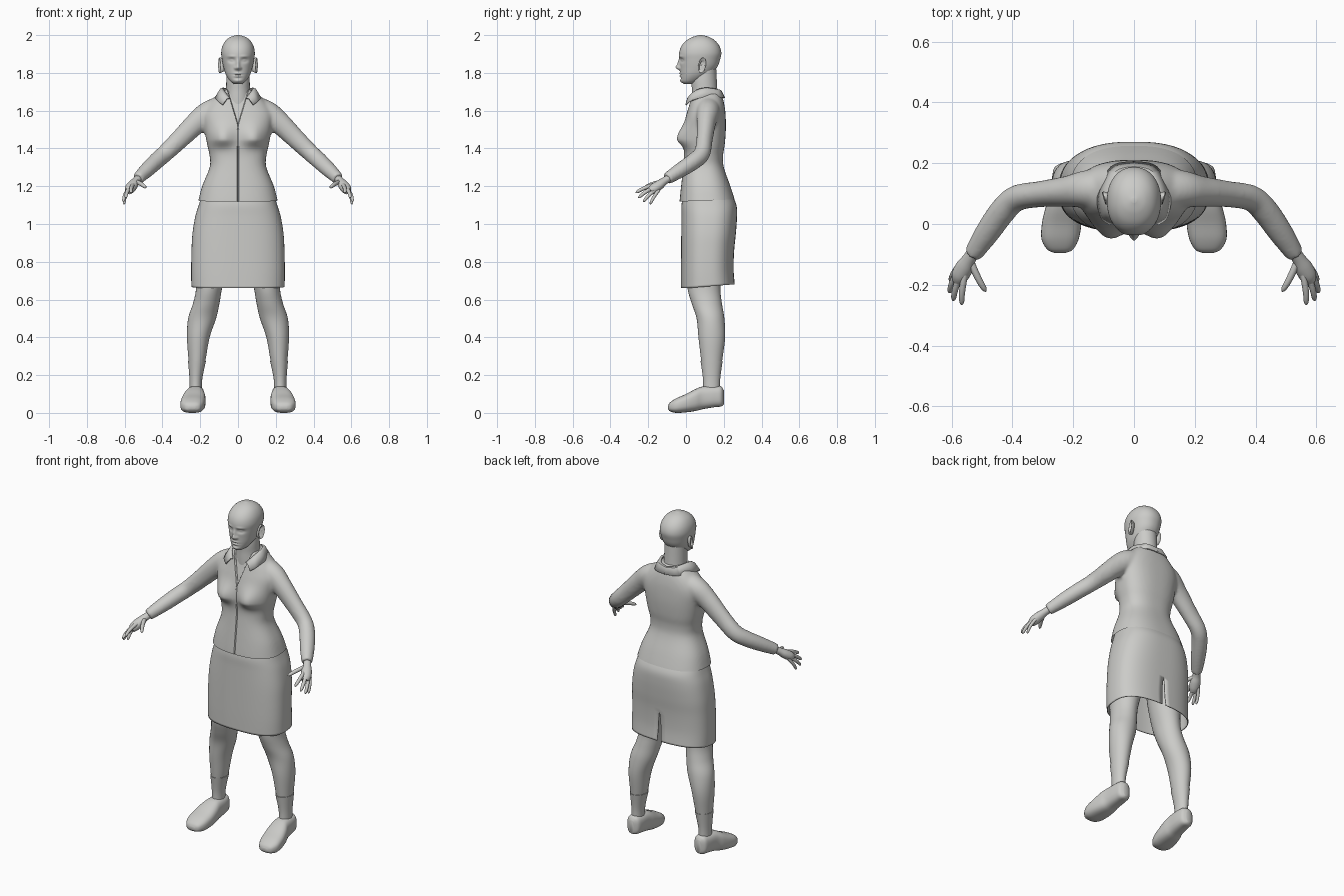
import bpy, bmesh, math
from mathutils import Vector

if "Cube" in bpy.data.objects:
    bpy.data.objects.remove(bpy.data.objects["Cube"])

grey = bpy.data.materials.new("light_grey")
grey.diffuse_color = (0.6, 0.6, 0.58, 1)
grey.use_nodes = True
grey.node_tree.nodes["Principled BSDF"].inputs["Base Color"].default_value = grey.diffuse_color


def smooth_rows(rows, sub):
    """Catmull-Rom interpolation of tuples."""
    out = []
    for i in range(len(rows) - 1):
        p = [rows[max(i - 1, 0)], rows[i], rows[i + 1], rows[min(i + 2, len(rows) - 1)]]
        for s in range(sub):
            t = s / sub
            out.append([b + 0.5 * t * (c - a + t * (2 * a - 5 * b + 4 * c - d + t * (3 * (b - c) + d - a)))
                        for a, b, c, d in zip(*p)])
    return out + [list(rows[-1])]


def finish(name, verts, faces, mirror=False, solid=0, angle=45):
    me = bpy.data.meshes.new(name)
    me.from_pydata([tuple(v) for v in verts], [], faces)
    bm = bmesh.new()
    bm.from_mesh(me)
    bmesh.ops.remove_doubles(bm, verts=bm.verts, dist=1e-5)
    bmesh.ops.recalc_face_normals(bm, faces=bm.faces)
    bm.to_mesh(me)
    bm.free()
    ob = bpy.data.objects.new(name, me)
    bpy.context.collection.objects.link(ob)
    me.materials.append(grey)
    if solid:
        m = ob.modifiers.new("thickness", 'SOLIDIFY')
        m.thickness = solid
    if mirror:
        ob.modifiers.new("mirror", 'MIRROR').use_clip = False
    shade(ob, angle)
    return ob


def activate(ob):
    bpy.ops.object.select_all(action='DESELECT')
    ob.select_set(True)
    bpy.context.view_layer.objects.active = ob


def shade(ob, angle=45):
    activate(ob)
    bpy.ops.object.shade_smooth_by_angle(angle=math.radians(angle))


def skin(rings, closed=True, caps=True):
    n = len(rings[0])
    verts = [v for r in rings for v in r]
    faces = [(i * n + j, i * n + (j + 1) % n, (i + 1) * n + (j + 1) % n, (i + 1) * n + j)
             for i in range(len(rings) - 1) for j in range(n if closed else n - 1)]
    if caps:
        faces += [tuple(range(n)), tuple(range(len(verts) - n, len(verts)))]
    return verts, faces


def spow(v, e):
    return math.copysign(abs(v) ** e, v)


def loft(rows, n=32, power=2.0, axis='z', sub=5, gap=None, caps=True):
    """Rows: (position, centre x, low, high, half width); gap(pos) opens the back."""
    rings = []
    for t, cx, lo, hi, hw in smooth_rows(rows, sub):
        g = gap(t) if gap else 0
        ring = []
        for j in range(n):
            a = (g + (2 * math.pi - 2 * g) * j / (n - 1)) if gap else 2 * math.pi * j / n
            x = cx + hw * spow(math.sin(a), 2 / power)
            d = (lo + hi) / 2 + (hi - lo) / 2 * spow(math.cos(a), 2 / power)
            ring.append(Vector((x, d, t)) if axis == 'z' else Vector((x, t, d)))
        rings.append(ring)
    return skin(rings, closed=not gap, caps=caps)


def tube(rows, n=20, sub=5):
    """Rows: (x, y, z, sideways radius, upward radius)."""
    pts = smooth_rows(rows, sub)
    rings = []
    for i, p in enumerate(pts):
        t = (Vector(pts[min(i + 1, len(pts) - 1)][:3]) - Vector(pts[max(i - 1, 0)][:3])).normalized()
        side = t.cross(Vector((0, 0, 1))).normalized()
        up = side.cross(t)
        rings.append([Vector(p[:3]) + side * p[3] * math.cos(2 * math.pi * j / n)
                      + up * p[4] * math.sin(2 * math.pi * j / n) for j in range(n)])
    return skin(rings)


def bump(x, z, bx, bz, sx, sz):
    return math.exp(-((x - bx) / sx) ** 2 - ((z - bz) / sz) ** 2)


# Head, with face features pressed and pulled from the front
verts, faces = loft([(1.742, 0, -.012, .03, .022), (1.757, 0, -.026, .075, .042), (1.79, 0, -.029, .13, .064),
                     (1.83, 0, -.031, .165, .077), (1.87, 0, -.034, .18, .085), (1.905, 0, -.036, .187, .089),
                     (1.94, 0, -.025, .178, .083), (1.97, 0, 0, .155, .066), (1.99, 0, .035, .122, .04),
                     (2.0, 0, .07, .085, .008)], n=128, power=2.15, sub=9)
FACE = [(0, 1.828, .011, .013, -.020), (0, 1.85, .009, .022, -.011), (.013, 1.825, .007, .007, -.008),
        (.034, 1.866, .018, .011, .012), (.034, 1.866, .011, .006, -.007), (.034, 1.887, .022, .007, -.004),
        (0, 1.797, .019, .005, -.007), (0, 1.783, .017, .005, -.007), (0, 1.790, .022, .0025, .004),
        (0, 1.757, .018, .010, -.005), (0, 1.771, .02, .005, .003)]
for v in verts:
    if v.y < .05:
        x, z = abs(v.x), v.z
        v.y += sum(d * bump(x, z, bx, bz, sx, sz) for bx, bz, sx, sz, d in FACE)
finish("head", verts, faces, angle=80)

# Neck
finish("neck", *loft([(1.58, 0, .03, .17, .07), (1.66, 0, .03, .17, .068), (1.71, 0, .031, .166, .063),
                      (1.76, 0, .03, .163, .062), (1.82, 0, .04, .16, .06)]))

# Ears: a flat shell with a hollow in its outer side
rings = []
for r, out in ((.2, .086), (.6, .087), (.8, .098), (1.0, .099), (1.02, .092), (.8, .076)):
    rings.append([Vector((out + .006 * math.cos(a), .085 + .02 * r * math.cos(a) + .006 * math.sin(a),
                          1.84 + .04 * r * math.sin(a)))
                  for a in [2 * math.pi * j / 24 for j in range(24)]])
finish("ear", *skin(rings), mirror=True, angle=60)

# Jacket: torso and sleeves fused into one smooth surface
parts = [loft([(1.07, 0, -.035, .27, .222), (1.12, 0, -.034, .26, .211), (1.2, 0, -.026, .235, .19),
               (1.3, 0, -.015, .2, .15), (1.36, 0, -.01, .196, .15), (1.42, 0, -.012, .205, .163),
               (1.5, 0, -.012, .211, .178), (1.57, 0, .0, .21, .187), (1.62, 0, .014, .205, .168),
               (1.665, 0, .026, .195, .13), (1.70, 0, .034, .182, .088), (1.712, 0, .04, .175, .07)],
              n=64, power=2.5)]
arm = tube([(.08, .115, 1.615, .07, .065), (.155, .115, 1.585, .062, .066), (.22, .107, 1.535, .051, .059),
            (.31, .098, 1.447, .043, .051), (.385, .085, 1.375, .043, .046), (.43, .045, 1.335, .044, .044),
            (.48, -.025, 1.288, .041, .04), (.53, -.1, 1.24, .031, .032)], n=24)
parts += [arm, ([Vector((-v.x, v.y, v.z)) for v in arm[0]], arm[1])]
V, F = [], []
for vs, fs in parts:
    F += [tuple(i + len(V) for i in f) for f in fs]
    V += vs
bm = bmesh.new()
jacket = finish("jacket", V, F)
m = jacket.modifiers.new("fuse", 'REMESH')
m.mode = 'VOXEL'
m.voxel_size = .009
m = jacket.modifiers.new("soften", 'SMOOTH')
m.iterations = 6
activate(jacket)
for mod in ("fuse", "soften"):
    bpy.ops.object.modifier_apply(modifier=mod)
bm.from_mesh(jacket.data)


def cut(co, no, clear=False):
    bmesh.ops.bisect_plane(bm, geom=bm.verts[:] + bm.edges[:] + bm.faces[:], plane_co=co,
                           plane_no=no, clear_inner=clear)


# straight hem, centre seam and open neckline
cut((0, 0, 1.12), (0, -.04, 1), True)
for x in (-.004, 0, .004):
    cut((x, 0, 0), (1, 0, 0))
for s in (-1, 1):
    for o in (0, .004):
        cut((s * o, 0, 1.53), (s, 0, -.3))
for v in bm.verts:
    x, z = abs(v.co.x), v.co.z
    if v.co.y < .09 and x < .2:
        drop = .048 if z < 1.44 else .085
        seam = x < .001 or (z > 1.53 and x <= .3 * (z - 1.53) + .0005)
        v.co.y -= .042 * bump(x, z, .085, 1.45, .062, drop * .8)
        if seam:
            v.co.y += .006 if z < 1.53 else .012
for f in bm.faces:
    f.smooth = True
bm.to_mesh(jacket.data)
bm.free()
shade(jacket, 50)

# Collar: a folded strip round the neck with pointed ends
inner = [(0, .18, 1.705), (.05, .165, 1.715), (.08, .1, 1.722), (.072, .048, 1.706), (.042, .012, 1.668)]
outer = [(0, .207, 1.668), (.075, .19, 1.672), (.12, .1, 1.672), (.112, .025, 1.655), (.082, -.003, 1.632)]
rings = [[Vector(a), Vector(a).lerp(Vector(b), .35) + Vector((0, 0, .012)), Vector(b)]
         for a, b in zip(smooth_rows(inner, 6), smooth_rows(outer, 6))]
finish("collar", *skin(rings, closed=False, caps=False), mirror=True, solid=.008)


# Skirt: open tube with a vent at the back
def vent(z):
    return max(0, (.86 - z) / .2) ** .8 * .022 + 1e-7


verts, faces = loft([(.66, 0, -.027, .258, .247), (.75, 0, -.027, .252, .248), (.86, 0, -.026, .255, .246),
                     (.95, 0, -.025, .264, .241), (1.04, 0, -.024, .27, .226), (1.1, 0, -.024, .267, .208),
                     (1.15, 0, -.015, .245, .192)], n=81, power=2.6, gap=vent, caps=False)
for v in verts:
    if v.z < .86:
        v.z += .08 * max(0, v.y) * (.86 - v.z) / .2
finish("skirt", verts, faces, solid=.005)

# Legs
finish("leg", *loft([(.1, .224, .095, .175, .029), (.18, .223, .093, .178, .031), (.28, .217, .08, .192, .045),
                     (.4, .21, .066, .207, .06), (.5, .19, .056, .203, .074), (.58, .168, .03, .19, .07),
                     (.66, .153, .008, .182, .069), (.78, .137, .0, .19, .085), (.9, .12, .005, .22, .1),
                     (1.0, .1, .01, .22, .1)]), mirror=True)

# Ankle socks
finish("sock", *loft([(.1, .224, .091, .179, .032), (.18, .223, .09, .181, .034), (.275, .217, .077, .194, .0475)]),
       mirror=True)

# Shoes, lofted from toe to heel
finish("shoe", *loft([(-.095, .243, .02, .038, .018), (-.084, .243, .008, .056, .042), (-.05, .243, 0, .078, .061),
                      (0, .238, .003, .1, .065), (.05, .232, .01, .126, .06), (.09, .227, .02, .14, .051),
                      (.15, .224, .03, .142, .046), (.185, .224, .034, .14, .038), (.2, .224, .045, .12, .016)],
                     power=2.7, axis='y'), mirror=True)

# Hands: palm, then fingers from knuckle to tip
finish("palm", *tube([(.515, -.075, 1.253, .022, .02), (.54, -.112, 1.229, .022, .02), (.556, -.14, 1.208, .029, .025),
                      (.571, -.168, 1.188, .029, .026), (.578, -.188, 1.174, .02, .02)]), mirror=True)
FINGERS = {"index": ((.556, -.172, 1.205), (.566, -.266, 1.165), .0105),
           "middle": ((.572, -.172, 1.192), (.594, -.252, 1.138), .0105),
           "ring": ((.583, -.165, 1.177), (.607, -.226, 1.117), .010),
           "little": ((.585, -.15, 1.170), (.603, -.19, 1.104), .009),
           "thumb": ((.535, -.125, 1.222), (.487, -.222, 1.192), .0115)}
for name, (a, b, r) in FINGERS.items():
    a, b = Vector(a), Vector(b)
    rows = []
    for t, k in ((-.15, 1.0), (.3, 1.0), (.65, .92), (.9, .75), (1.0, .2)):
        p = a.lerp(b, t) + Vector((.004, 0, .006)) * math.sin(math.pi * max(t, 0))
        rows.append((*p, r * k, r * k))
    finish(name + "_finger", *tube(rows, n=12, sub=3), mirror=True, angle=70)
